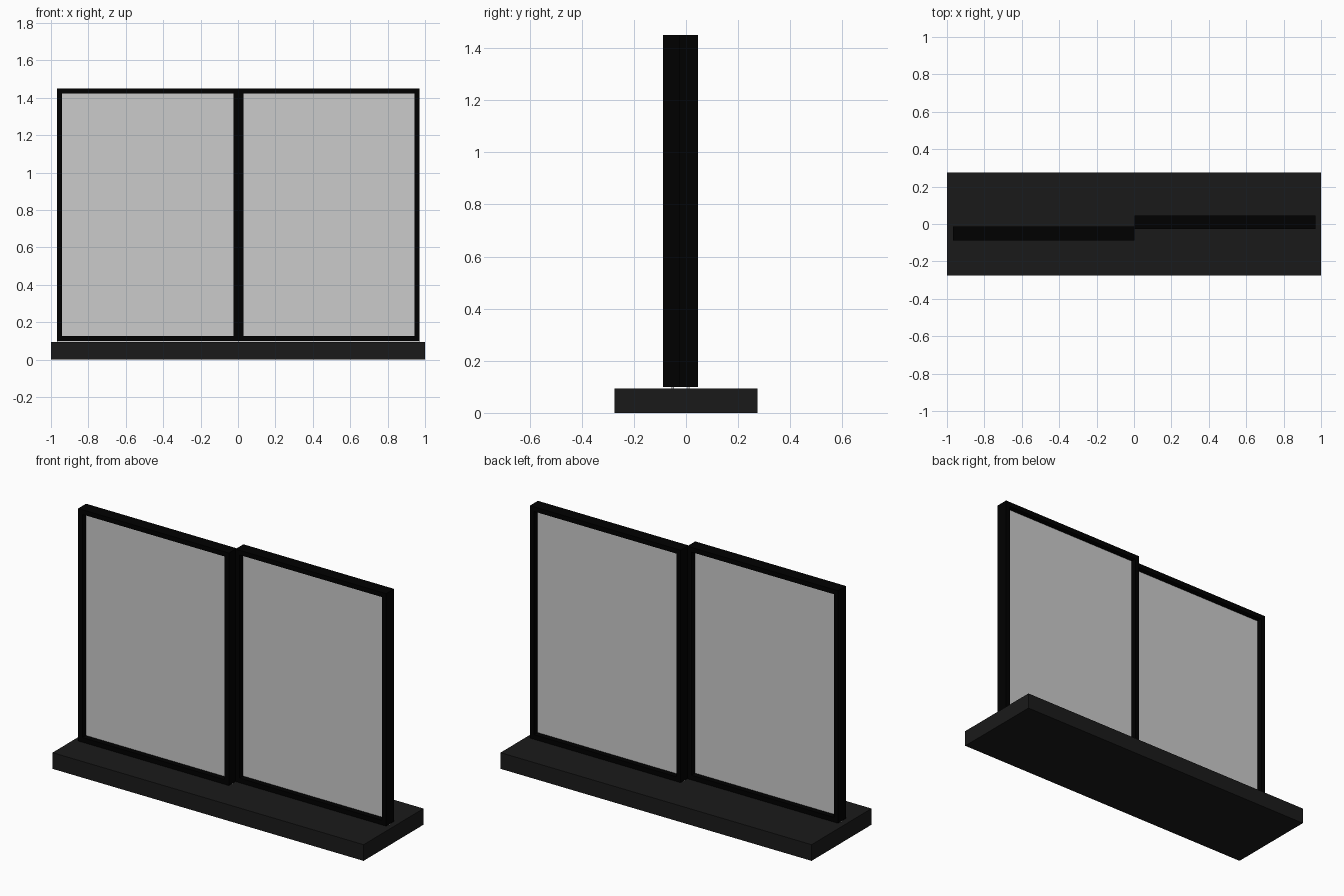
import bpy

if "Cube" in bpy.data.objects:
    bpy.data.objects.remove(bpy.data.objects["Cube"])


def material(name, color):
    m = bpy.data.materials.new(name)
    m.diffuse_color = color
    m.use_nodes = True
    m.node_tree.nodes["Principled BSDF"].inputs["Base Color"].default_value = m.diffuse_color
    return m


def box(name, lo, hi, mat):
    size = [b - a for a, b in zip(lo, hi)]
    mid = [(a + b) / 2 for a, b in zip(lo, hi)]
    bpy.ops.mesh.primitive_cube_add(size=1, location=mid)
    ob = bpy.context.object
    ob.name = name
    ob.scale = size
    bpy.ops.object.transform_apply(location=False, rotation=False, scale=True)
    ob.data.materials.append(mat)
    return ob


def frame(name, x0, x1, y0, y1, z0, z1, bar, mat):
    # Rectangular outer and inner loops at front and back, bridged into a ring
    verts = []
    for y in (y0, y1):
        for i in (0, bar):
            verts += [(x0 + i, y, z0 + i), (x1 - i, y, z0 + i),
                      (x1 - i, y, z1 - i), (x0 + i, y, z1 - i)]
    faces = []
    for a in range(4):
        b = (a + 1) % 4
        faces += [(a, b, b + 4, a + 4),
                  (a + 8, a + 12, b + 12, b + 8),
                  (a, a + 8, b + 8, b),
                  (a + 4, b + 4, b + 12, a + 12)]
    me = bpy.data.meshes.new(name)
    me.from_pydata(verts, [], faces)
    me.materials.append(mat)
    ob = bpy.data.objects.new(name, me)
    bpy.context.collection.objects.link(ob)
    return ob


base_mat = material("base_dark", (0.0103, 0.0103, 0.0103, 1))
frame_mat = material("frame_black", (0, 0, 0, 1))
glass_mat = material("glass", (0.56, 0.56, 0.56, 0.5))

BASE_TOP, Z0, Z1, BAR, DEPTH = 0.094, 0.099, 1.45, 0.027, 0.073

# Sill
box("base", (-1, -0.275, 0), (1, 0.275, BASE_TOP), base_mat)

# Two offset sliding sashes: frame, pane and the thin track beneath
for side, x0, x1, yc in (("left", -0.967, 0.002, -0.051), ("right", 0.002, 0.971, 0.01)):
    frame(side + "_frame", x0, x1, yc - DEPTH / 2, yc + DEPTH / 2, Z0, Z1, BAR, frame_mat)
    box(side + "_pane", (x0 + BAR, yc - 0.004, Z0 + BAR),
        (x1 - BAR, yc + 0.004, Z1 - BAR), glass_mat)
    box(side + "_track", (x0, yc - 0.004, BASE_TOP), (x1, yc + 0.004, Z0), glass_mat)
